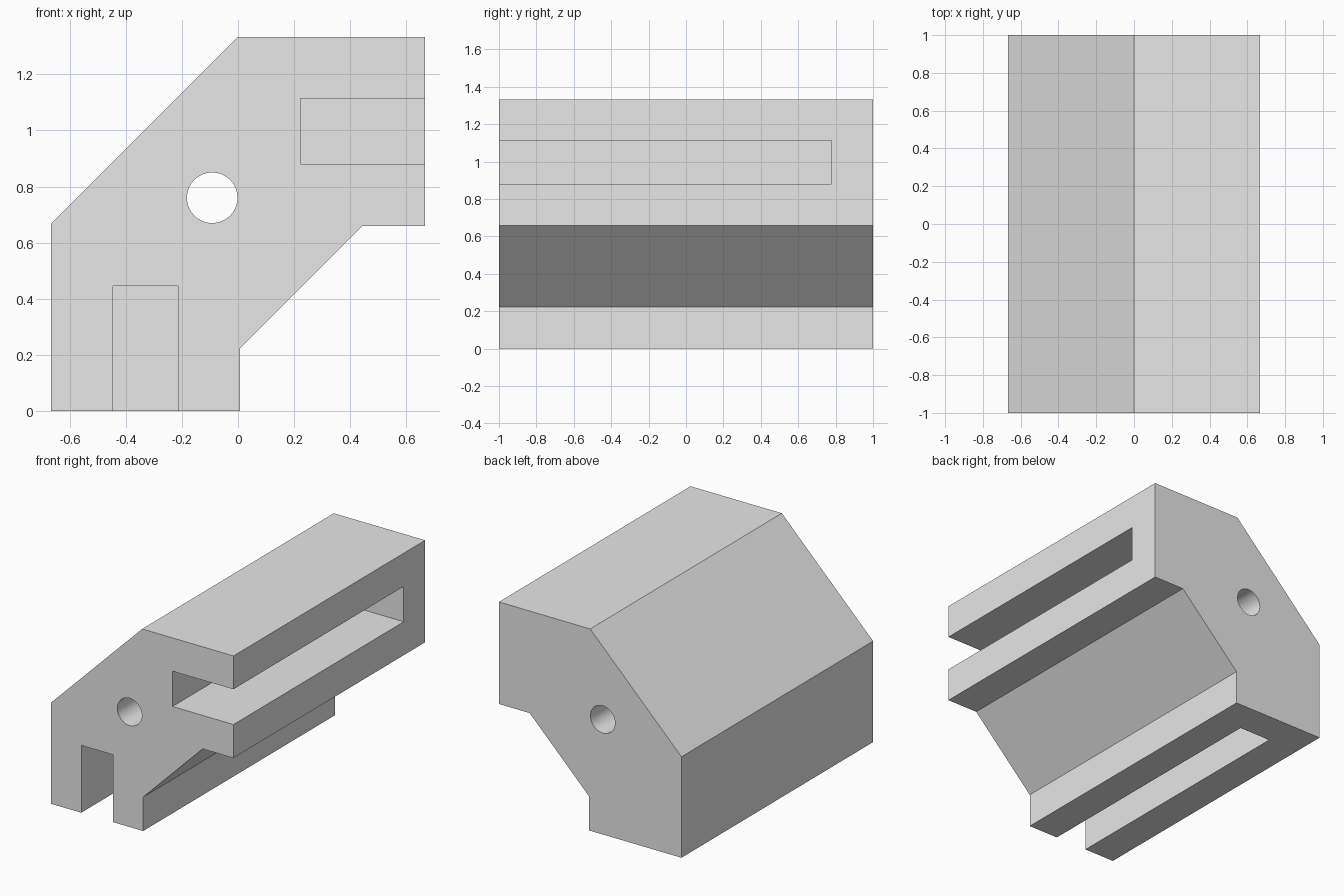
import bpy
import bmesh
import math
from mathutils import Matrix

cube = bpy.data.objects.get("Cube")
if cube:
    bpy.data.objects.remove(cube, do_unlink=True)

grey = bpy.data.materials.new("light_grey")
grey.use_nodes = True
colour = (0.8, 0.8, 0.8, 1)
grey.diffuse_color = colour
grey.node_tree.nodes["Principled BSDF"].inputs["Base Color"].default_value = colour


def make_object(name, bm):
    bmesh.ops.recalc_face_normals(bm, faces=bm.faces)
    mesh = bpy.data.meshes.new(name)
    bm.to_mesh(mesh)
    bm.free()
    mesh.materials.append(grey)
    obj = bpy.data.objects.new(name, mesh)
    bpy.context.collection.objects.link(obj)
    return obj


def prism(name, outline, front, back):
    """Extrude an x-z outline along y."""
    bm = bmesh.new()
    face = bm.faces.new([bm.verts.new((x, front, z)) for x, z in outline])
    result = bmesh.ops.extrude_face_region(bm, geom=[face])
    verts = [v for v in result["geom"] if isinstance(v, bmesh.types.BMVert)]
    bmesh.ops.translate(bm, verts=verts, vec=(0, back - front, 0))
    return make_object(name, bm)


def slot(name, x0, x1, z0, z1):
    return prism(name, [(x0, z0), (x1, z0), (x1, z1), (x0, z1)], -1.1, 0.777)


# Angled bracket body
body = prism("corner_bracket", [
    (-0.667, 0), (0.007, 0), (0.007, 0.224), (0.442, 0.659),
    (0.667, 0.659), (0.667, 1.333), (0, 1.333), (-0.667, 0.667)], -1, 1)

# Panel slots, open at the front and closed at the back
cutters = [slot("lower_slot_cutter", -0.445, -0.213, -0.1, 0.445),
           slot("upper_slot_cutter", 0.222, 0.8, 0.88, 1.113)]

# Round hole through the full length
bm = bmesh.new()
bmesh.ops.create_cone(
    bm, cap_ends=True, segments=64, radius1=0.09, radius2=0.09, depth=2.4,
    matrix=Matrix.Translation((-0.092, 0, 0.76)) @ Matrix.Rotation(math.pi / 2, 4, "X"))
cutters.append(make_object("bore_cutter", bm))

bpy.ops.object.select_all(action="DESELECT")
body.select_set(True)
bpy.context.view_layer.objects.active = body
for cutter in cutters:
    cutter.hide_render = True
    cut = body.modifiers.new(cutter.name, "BOOLEAN")
    cut.operation = "DIFFERENCE"
    cut.solver = "EXACT"
    cut.object = cutter
    bpy.ops.object.modifier_apply(modifier=cut.name)
    bpy.data.objects.remove(cutter, do_unlink=True)

bpy.ops.object.shade_smooth_by_angle(angle=math.radians(30))
